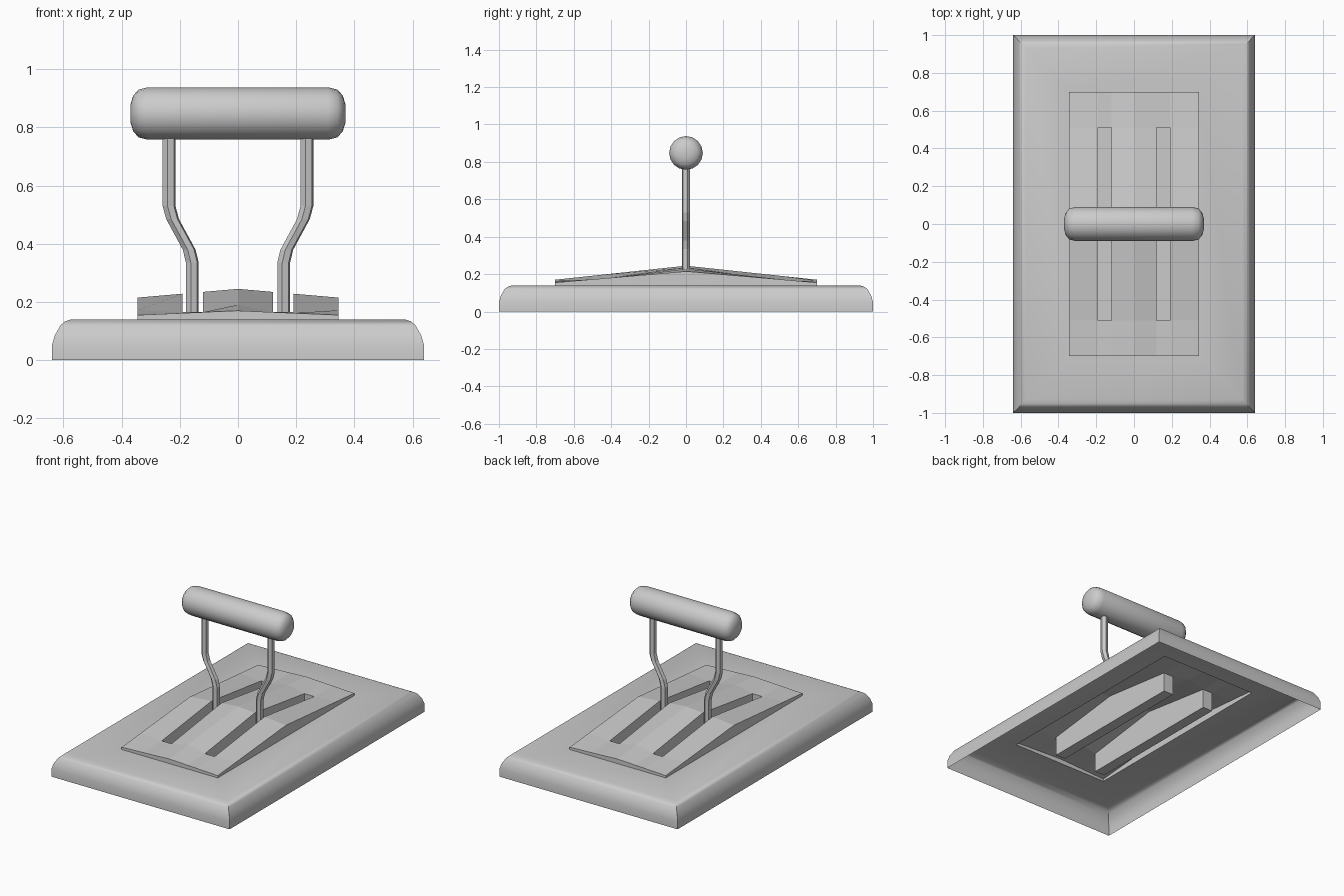
import bpy, bmesh, math

if "Cube" in bpy.data.objects:
    bpy.data.objects.remove(bpy.data.objects["Cube"])


def make_object(name, bm, smooth=None):
    mesh = bpy.data.meshes.new(name)
    bm.to_mesh(mesh)
    bm.free()
    ob = bpy.data.objects.new(name, mesh)
    bpy.context.collection.objects.link(ob)
    if smooth:
        bpy.ops.object.select_all(action='DESELECT')
        ob.select_set(True)
        bpy.context.view_layer.objects.active = ob
        bpy.ops.object.shade_smooth_by_angle(angle=math.radians(smooth))
    return ob


def skin(bm, rings):
    for a, b in zip(rings, rings[1:]):
        n = len(a)
        for i in range(n):
            j = (i + 1) % n
            bm.faces.new((a[i], a[j], b[j], b[i]))


# Base: open shell with a rounded rim and an opening for the raised panel
bm = bmesh.new()
sections = [(.64, 1, 0), (.64, 1, .05), (.63, .99, .085), (.61, .97, .12),
            (.595, .952, .133), (.575, .93, .14), (.345, .70, .14)]
skin(bm, [[bm.verts.new((sx * x, sy * y, z))
           for sx, sy in ((-1, -1), (1, -1), (1, 1), (-1, 1))]
          for x, y, z in sections])
make_object("base_plate", bm, 35)


# Raised panel: shallow hipped roof with two sunken slots
def panel_height(x, y):
    if abs(abs(y) - .51) < .01 and .1 < abs(x) < .2:
        return .165
    u, v = abs(x) / .345, abs(y) / .70
    return (.245 - .03 * u) * (1 - v) + (.17 - .015 * u) * v


xs = (-.345, -.19, -.12, 0, .12, .19, .345)
ys = (-.70, -.51, 0, .51, .70)
bm = bmesh.new()
grid = [[bm.verts.new((x, y, panel_height(x, y))) for x in xs] for y in ys]
for j in range(len(ys) - 1):
    for i in range(len(xs) - 1):
        if i in (1, 4) and j in (1, 2):
            continue
        bm.faces.new((grid[j][i], grid[j][i + 1], grid[j + 1][i + 1], grid[j + 1][i]))
# Outer skirt and slot walls drop from the open edges
rim = [e for e in bm.edges if e.is_boundary]
new = bmesh.ops.extrude_edge_only(bm, edges=rim)["geom"]
for v in (g for g in new if isinstance(g, bmesh.types.BMVert)):
    outer = abs(v.co.x) > .34 or abs(v.co.y) > .69
    v.co.z = .14 if outer else .04
# Slot floors
floor = [e for e in bm.edges if e.is_boundary and all(v.co.z < .1 for v in e.verts)]
bmesh.ops.edgeloop_fill(bm, edges=floor)
bmesh.ops.recalc_face_normals(bm, faces=bm.faces)
bm.faces.ensure_lookup_table()
if bm.faces[0].normal.z < 0:
    bmesh.ops.reverse_faces(bm, faces=bm.faces)
make_object("slotted_panel", bm)

# Bent handle rods
path = [(.157, .04), (.157, .335), (.168, .38), (.225, .485), (.237, .53), (.237, .82)]
for side, name in ((-1, "left_rod"), (1, "right_rod")):
    bm = bmesh.new()
    rings = []
    for x, z in path:
        rings.append([bm.verts.new((side * x + .023 * math.cos(k * math.pi / 3 + .3),
                                    .023 * math.sin(k * math.pi / 3 + .3), z))
                      for k in range(6)])
    skin(bm, rings)
    bm.faces.new(rings[0][::-1])
    bm.faces.new(rings[-1])
    make_object(name, bm)

# Grip: lathed bar with rounded ends
half = [(.31, .09), (.342, .082), (.36, .062), (.37, .03)]
profile = [(-x, r) for x, r in reversed(half)] + half
bm = bmesh.new()
N = 16
rings = [[bm.verts.new((x, r * math.cos(2 * math.pi * k / N),
                        .848 + r * math.sin(2 * math.pi * k / N)))
          for k in range(N)] for x, r in profile]
skin(bm, rings)
bm.faces.new(rings[0][::-1])
bm.faces.new(rings[-1])
bmesh.ops.recalc_face_normals(bm, faces=bm.faces)
make_object("grip", bm, 35)
